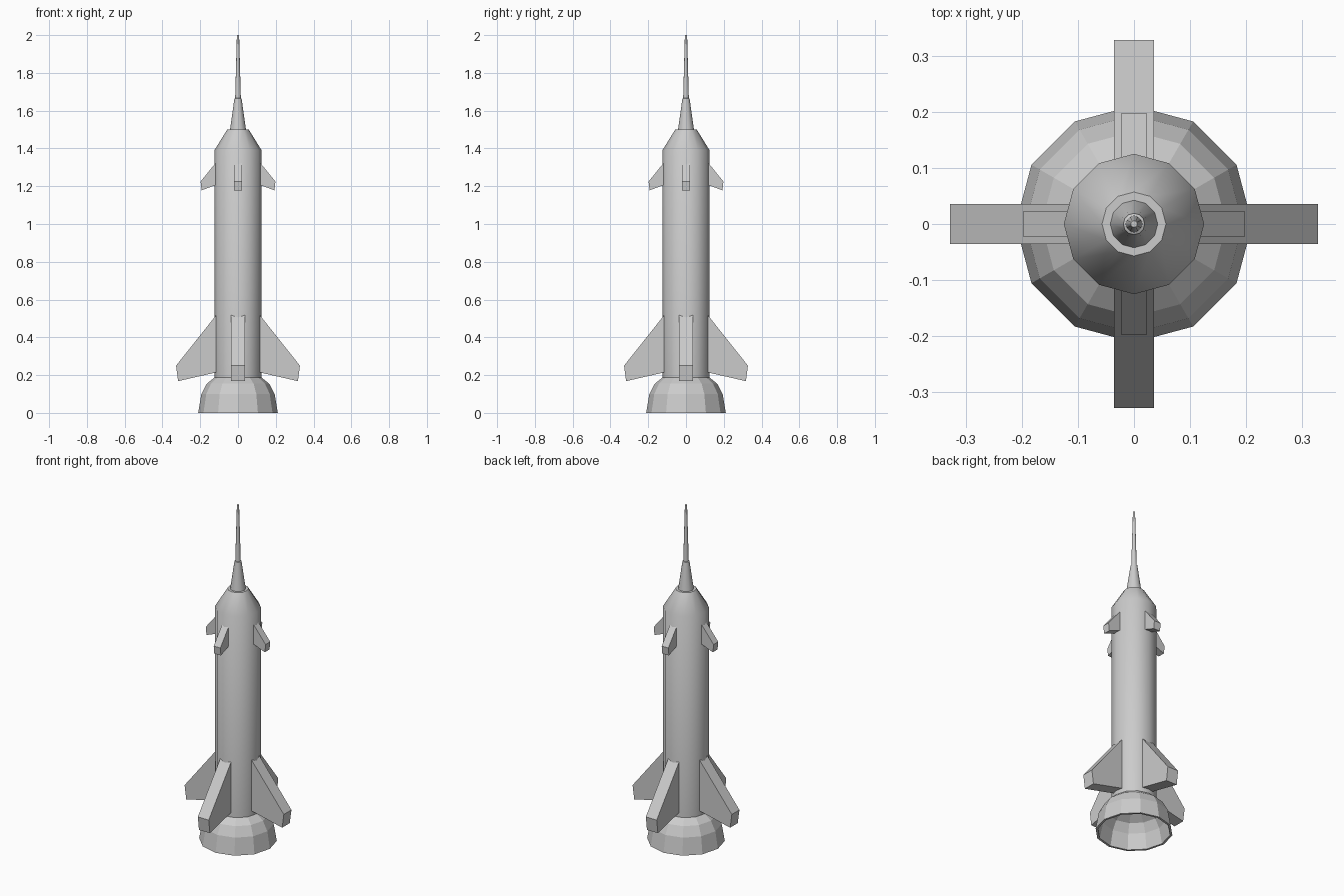
import bpy, bmesh, math
from mathutils import Matrix

if "Cube" in bpy.data.objects:
    bpy.data.objects.remove(bpy.data.objects["Cube"])

SIDES = 12


def finish(name, bm, smooth=False):
    bmesh.ops.recalc_face_normals(bm, faces=bm.faces)
    mesh = bpy.data.meshes.new(name)
    bm.to_mesh(mesh)
    bm.free()
    obj = bpy.data.objects.new(name, mesh)
    bpy.context.collection.objects.link(obj)
    if smooth:
        bpy.ops.object.select_all(action='DESELECT')
        obj.select_set(True)
        bpy.context.view_layer.objects.active = obj
        bpy.ops.object.shade_smooth_by_angle(angle=math.radians(31))
    return obj


def lathe(name, profile, smooth=False):
    """Revolve (radius, z) points; both ends are capped."""
    bm = bmesh.new()
    rings = []
    for r, z in profile:
        rings.append([bm.verts.new((r * math.cos(i * math.tau / SIDES),
                                    r * math.sin(i * math.tau / SIDES), z))
                      for i in range(SIDES)])
    for a, b in zip(rings, rings[1:]):
        for i in range(SIDES):
            j = (i + 1) % SIDES
            bm.faces.new((a[i], a[j], b[j], b[i]))
    bm.faces.new(rings[0])
    bm.faces.new(rings[-1])
    return finish(name, bm, smooth)


def fin_set(name, outline, half):
    """Four extruded (radius, z) outlines around the body."""
    for k in range(4):
        bm = bmesh.new()
        near = [bm.verts.new((x, -half, z)) for x, z in outline]
        far = [bm.verts.new((x, half, z)) for x, z in outline]
        bm.faces.new(near)
        bm.faces.new(far)
        n = len(outline)
        for i in range(n):
            j = (i + 1) % n
            bm.faces.new((near[i], near[j], far[j], far[i]))
        bm.transform(Matrix.Rotation(k * math.pi / 2, 4, 'Z'))
        finish(f"{name}_{k + 1}", bm)


# Body tube with tapered nose
lathe("body", [(0.125, 0.18), (0.125, 1.39), (0.057, 1.5)], smooth=True)

# Two-stage nose spike
lathe("spike", [(0.043, 1.495), (0.019, 1.664), (0.015, 1.666), (0.006, 2.0)], smooth=True)

# Hollow engine bell: outside, rim, inside
lathe("engine_bell", [(0.125, 0.187), (0.165, 0.155), (0.194, 0.1), (0.211, 0.0),
                      (0.198, 0.0), (0.178, 0.09), (0.15, 0.14), (0.1, 0.17)])

# Large tail fins and small forward fins
fin_set("tail_fin", [(0.1, 0.537), (0.328, 0.25), (0.317, 0.168), (0.1, 0.218)], 0.036)
fin_set("forward_fin", [(0.1, 1.346), (0.198, 1.225), (0.193, 1.178), (0.1, 1.213)], 0.022)
